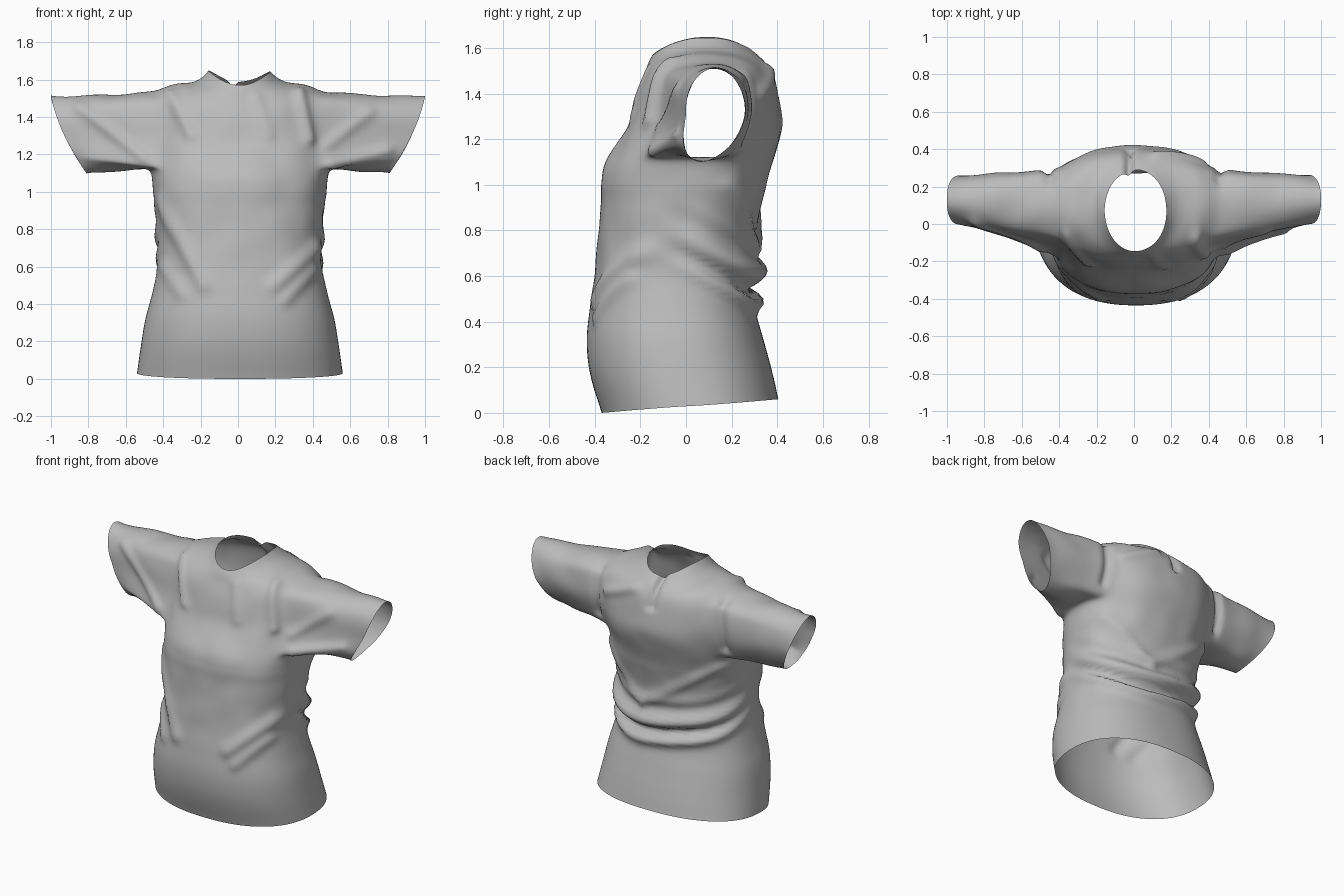
import bpy
import bmesh
from math import sin, cos, pi, atan2, exp, copysign
from mathutils import Vector, noise

cube = bpy.data.objects.get("Cube")
if cube:
    bpy.data.objects.remove(cube, do_unlink=True)

COLUMNS = 112      # around the torso
STEPS = 6          # rings between two profile rows
SLEEVE_RINGS = 26

# Torso profile rows: side height, centre height, half width, front y, back y
PROFILE = [
    (.03, .03, .55, -.37, .405), (.17, .17, .53, -.42, .38),
    (.32, .32, .505, -.435, .34), (.47, .47, .465, -.42, .3),
    (.62, .62, .44, -.4, .29), (.77, .77, .435, -.385, .3),
    (.92, .92, .45, -.375, .335), (1.06, 1.06, .47, -.37, .365),
    (1.18, 1.16, .475, -.315, .4), (1.3, 1.25, .475, -.26, .425),
    (1.42, 1.33, .47, -.235, .42), (1.535, 1.41, .44, -.21, .405),
    (1.575, 1.48, .35, -.185, .385), (1.585, 1.54, .24, -.165, .35),
    (1.645, 1.57, .165, -.145, .29),
]

# Drag folds: start x, z, end x, z, height, width, facing (front -1, back 1)
FOLDS = [
    (-.42, .95, -.18, .5, .022, .035, -1), (.42, .7, .2, .5, .025, .04, -1),
    (.4, .58, .25, .42, .02, .03, -1), (-.4, .6, -.3, .45, .015, .03, -1),
    (-.36, 1.52, -.25, 1.3, .02, .03, -1), (.33, 1.53, .38, 1.28, .025, .03, -1),
    (.1, 1.5, .16, 1.3, .012, .03, -1), (-.85, 1.45, -.5, 1.18, .018, .03, -1),
    (.8, 1.22, .5, 1.15, .018, .03, -1), (.7, 1.42, .48, 1.25, .015, .03, -1),
    (-.03, 1.6, -.02, 1.42, -.035, .022, 1), (-.45, 1.5, -.47, 1.2, -.03, .025, 1),
    (.46, 1.5, .47, 1.2, -.025, .025, 1), (.12, 1.5, .36, 1.4, .018, .03, 1),
    (-.4, 1.05, .1, .72, .018, .03, 1), (.42, 1.0, .1, .7, .014, .03, 1),
]


def clamp(value):
    return max(0.0, min(1.0, value))


def spline(rows, t):
    """Smooth interpolation through a list of rows."""
    i = min(int(t), len(rows) - 2)
    f = t - i
    pick = [rows[max(0, min(len(rows) - 1, i + k))] for k in (-1, 0, 1, 2)]
    return [b + .5 * f * (c - a + f * (2 * a - 5 * b + 4 * c - d + f * (3 * (b - c) + d - a)))
            for a, b, c, d in zip(*pick)]


def torso_point(t, angle):
    z_side, z_mid, width, front, back = spline(PROFILE, t)
    last = len(PROFILE) - 1
    power = 2 / (2.3 - .3 * clamp(t - last + 2))
    c, s = cos(angle), sin(angle)
    x = width * copysign(abs(c) ** power, c) + .01
    y = (front + back) / 2 + (back - front) / 2 * copysign(abs(s) ** power, s)
    z = z_side + (z_mid - z_side) * s * s
    z += .03 * s * clamp(1 - t) + .02 * max(s, 0) * clamp(t - last + 1)
    return Vector((x, y, z))


def cuff_point(start, side):
    """Point on the slanted sleeve opening matching an armhole point."""
    a = atan2(start.z - 1.33, start.y - .09)
    y = .13 + .13 * cos(a) + .06 * min(0, sin(a))
    z = 1.305 + .207 * sin(a)
    x = .81 + .19 * (z - 1.1) / .41 + .025 * cos(a) ** 2
    return Vector((side * x, y, z))


bm = bmesh.new()

# Torso as a lofted tube from hem to neckline
rows = (len(PROFILE) - 1) * STEPS + 1
grid = [[bm.verts.new(torso_point(i / STEPS, 2 * pi * j / COLUMNS))
         for j in range(COLUMNS)] for i in range(rows)]
low, high, reach = 45, 66, 11


def in_armhole(i, j):
    if not low <= i < high:
        return False
    half = COLUMNS // 2
    return (j + reach) % half < 2 * reach


for i in range(rows - 1):
    for j in range(COLUMNS):
        if not in_armhole(i, j):
            n = (j + 1) % COLUMNS
            bm.faces.new((grid[i][j], grid[i][n], grid[i + 1][n], grid[i + 1][j]))

# Sleeves grow from the armhole edge to the cuff
for side, middle in ((1, 0), (-1, COLUMNS // 2)):
    path = [(low, j) for j in range(-reach, reach)]
    path += [(i, reach) for i in range(low, high)]
    path += [(high, j) for j in range(reach, -reach, -1)]
    path += [(i, -reach) for i in range(high, low, -1)]
    edge = [grid[i][(middle + j) % COLUMNS] for i, j in path]
    cuff = [cuff_point(v.co, side) for v in edge]
    previous = edge
    for k in range(1, SLEEVE_RINGS + 1):
        s = k / SLEEVE_RINGS
        ring = []
        for v, end in zip(edge, cuff):
            p = v.co.lerp(end, s ** .85)
            p.x = v.co.x + (end.x - v.co.x) * s
            ring.append(bm.verts.new(p))
        for a in range(len(edge)):
            b = (a + 1) % len(edge)
            bm.faces.new((previous[a], previous[b], ring[b], ring[a]))
        previous = ring

bmesh.ops.delete(bm, geom=[v for v in bm.verts if not v.link_faces], context='VERTS')
bmesh.ops.recalc_face_normals(bm, faces=bm.faces)

# Relax the armhole seams, keeping the open edges in place
inner = [v for v in bm.verts if not v.is_boundary and v.co.z > 1]
for _ in range(14):
    bmesh.ops.smooth_vert(bm, verts=inner, factor=.5, use_axis_x=True,
                          use_axis_y=True, use_axis_z=True)
bm.normal_update()


def drag_folds(p, normal):
    total = 0
    for x1, z1, x2, z2, height, width, facing in FOLDS:
        dx, dz = x2 - x1, z2 - z1
        f = clamp(((p.x - x1) * dx + (p.z - z1) * dz) / (dx * dx + dz * dz))
        gap = (p.x - x1 - f * dx) ** 2 + (p.z - z1 - f * dz) ** 2
        total += height * exp(-gap / width ** 2) * clamp(2 * facing * normal.y)
    return total


def waist_folds(p):
    """Bunched cloth that sags towards the middle of the back."""
    k = clamp((p.y + .12) / .42)
    z = p.z - .2 * (1 - k) + .02 * sin(7 * p.x)
    total = 0
    for centre, height, width in ((.62, .07, .055), (.545, -.035, .022),
                                  (.485, .045, .03), (.76, .018, .04)):
        total += height * exp(-((z - centre) / width) ** 2)
    return total * k


# Press the folds and a faint crumple into the cloth
moves = []
for v in bm.verts:
    offset = drag_folds(v.co, v.normal)
    if abs(v.co.x) < .6 and v.co.z < 1.08:
        offset += waist_folds(v.co)
    if .4 < v.co.z:
        offset += .009 * noise.noise(v.co * 6) * clamp((v.co.z - .4) * 4)
    moves.append((v, v.normal * offset))
for v, move in moves:
    v.co += move

mesh = bpy.data.meshes.new("shirt")
bm.to_mesh(mesh)
bm.free()
shirt = bpy.data.objects.new("shirt", mesh)
bpy.context.collection.objects.link(shirt)
for polygon in mesh.polygons:
    polygon.use_smooth = True

# Plain grey cloth
cloth = bpy.data.materials.new("grey cloth")
cloth.use_nodes = True
colour = (.5, .5, .5, 1)
cloth.diffuse_color = colour
cloth.node_tree.nodes["Principled BSDF"].inputs["Base Color"].default_value = colour
mesh.materials.append(cloth)
